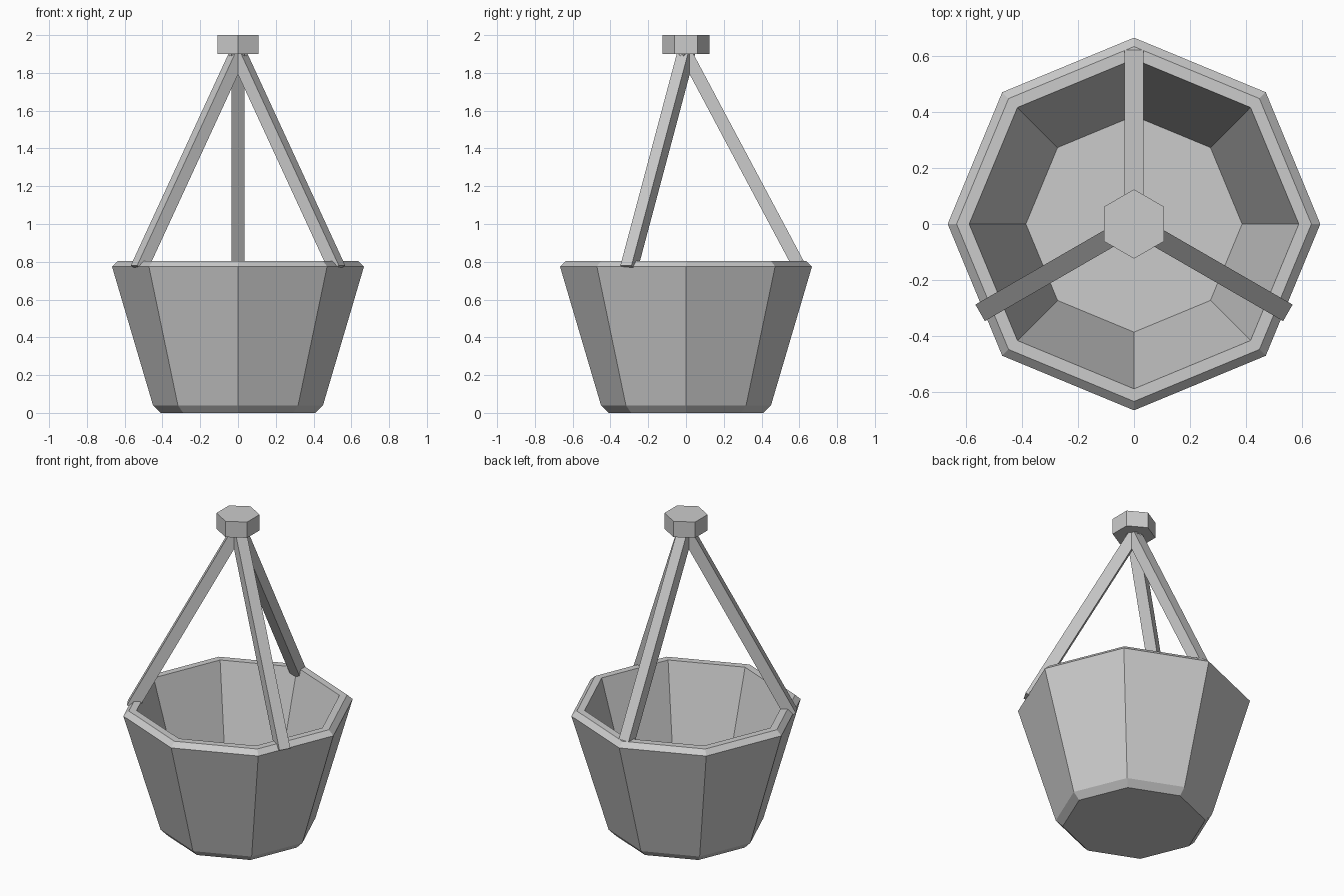
import bpy
import bmesh
from math import radians, sin, cos, pi
from mathutils import Vector

if "Cube" in bpy.data.objects:
    bpy.data.objects.remove(bpy.data.objects["Cube"])

grey = bpy.data.materials.new("plain grey")
grey.use_nodes = True
colour = (0.6, 0.6, 0.6, 1)
grey.diffuse_color = colour
grey.node_tree.nodes["Principled BSDF"].inputs["Base Color"].default_value = colour


def finish(name, bm):
    bmesh.ops.recalc_face_normals(bm, faces=bm.faces)
    mesh = bpy.data.meshes.new(name)
    bm.to_mesh(mesh)
    bm.free()
    mesh.materials.append(grey)
    obj = bpy.data.objects.new(name, mesh)
    bpy.context.collection.objects.link(obj)
    return obj


def turned(name, profile, sides, start=0.0):
    """Faceted solid from (radius, height) rings, capped at both ends."""
    bm = bmesh.new()
    rings = []
    for r, z in profile:
        angles = [start + 2 * pi * i / sides for i in range(sides)]
        rings.append([bm.verts.new((r * cos(a), r * sin(a), z)) for a in angles])
    for low, high in zip(rings, rings[1:]):
        for i in range(sides):
            j = (i + 1) % sides
            bm.faces.new((low[i], low[j], high[j], high[i]))
    bm.faces.new(rings[0])
    bm.faces.new(rings[-1])
    return finish(name, bm)


def strap(name, angle):
    """Square bar leaning from the hub out to the rim."""
    out = Vector((cos(angle), sin(angle), 0))
    side = Vector((-sin(angle), cos(angle), 0))
    top = out * -0.01 + Vector((0, 0, 1.92))
    foot = out * 0.606 + Vector((0, 0, 0.764))
    normal = (foot - top).normalized().cross(side)
    half = 0.034
    bm = bmesh.new()
    ends = []
    for p in (top, foot):
        ends.append([bm.verts.new(p + half * (u * side + v * normal))
                     for u, v in ((-1, -1), (1, -1), (1, 1), (-1, 1))])
    a, b = ends
    for i in range(4):
        j = (i + 1) % 4
        bm.faces.new((a[i], a[j], b[j], b[i]))
    bm.faces.new(a)
    bm.faces.new(b)
    return finish(name, bm)


# Hollow pot: chamfered foot, flared wall, bevelled rim, inner wall and floor
turned("pot", [(0.41, 0), (0.45, 0.04), (0.667, 0.775),
               (0.635, 0.805), (0.59, 0.805), (0.387, 0.1)], 8)

# Three hanging straps
for label, degrees in (("back", 90), ("front_right", 210), ("front_left", 330)):
    strap(label + "_strap", radians(degrees))

# Hexagonal hub where the straps meet
turned("hub", [(0.124, 1.9), (0.124, 2)], 6, pi / 2)
